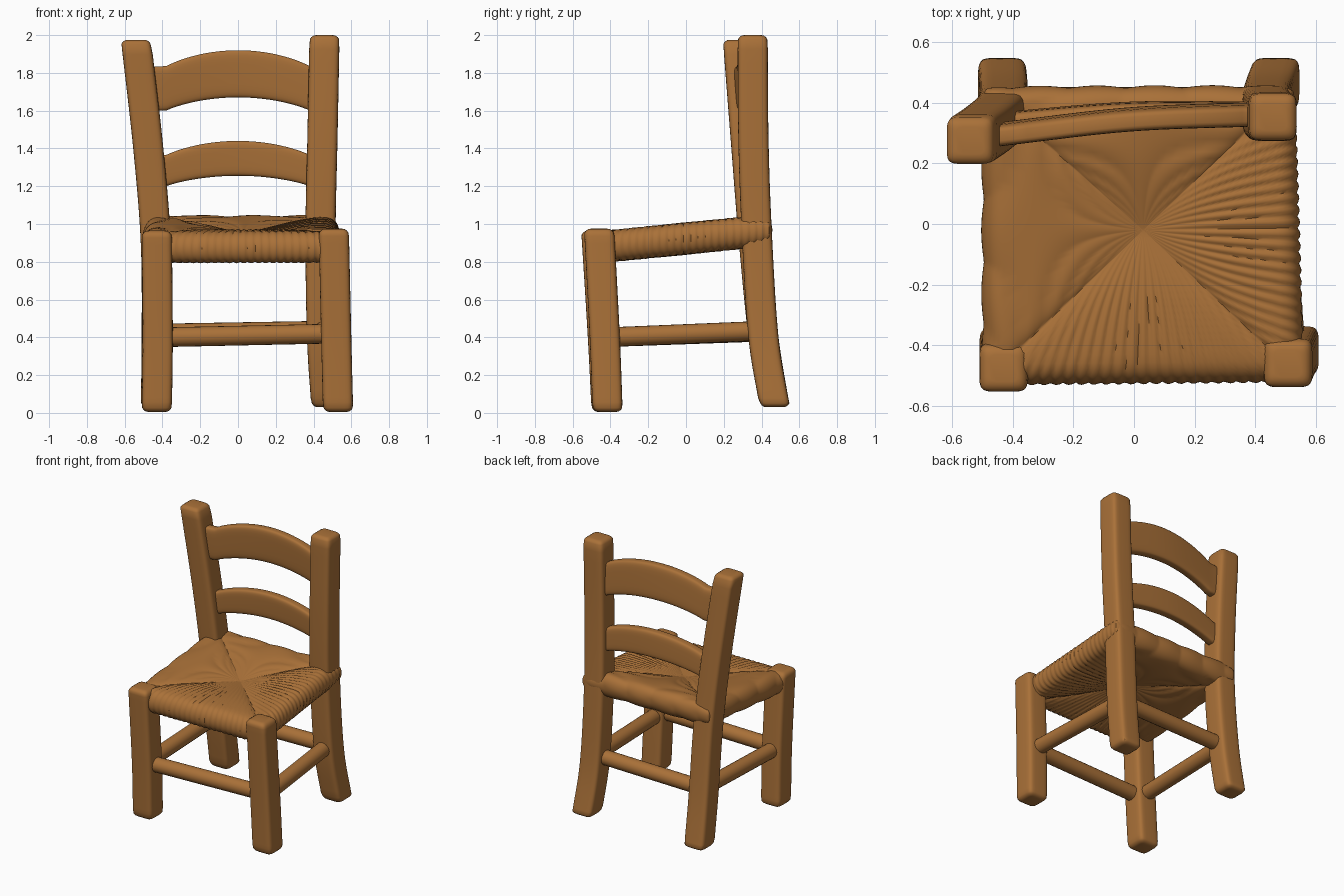
import bpy, bmesh, math
from mathutils import Vector

if "Cube" in bpy.data.objects:
    bpy.data.objects.remove(bpy.data.objects["Cube"])

wood = bpy.data.materials.new("warm brown wood")
wood.use_nodes = True
COLOR = (0.40, 0.165, 0.04, 1)
wood.diffuse_color = COLOR
wood.node_tree.nodes["Principled BSDF"].inputs["Base Color"].default_value = COLOR


def loft(name, rings):
    """Skin a list of equal-sized closed rings and cap both ends."""
    bm = bmesh.new()
    loops = [[bm.verts.new(p) for p in ring] for ring in rings]
    n = len(loops[0])
    for a, b in zip(loops, loops[1:]):
        for i in range(n):
            j = (i + 1) % n
            bm.faces.new((a[i], a[j], b[j], b[i]))
    bm.faces.new(loops[0][::-1])
    bm.faces.new(loops[-1])
    bmesh.ops.recalc_face_normals(bm, faces=bm.faces)
    mesh = bpy.data.meshes.new(name)
    bm.to_mesh(mesh)
    bm.free()
    mesh.materials.append(wood)
    obj = bpy.data.objects.new(name, mesh)
    bpy.context.collection.objects.link(obj)
    bpy.ops.object.select_all(action='DESELECT')
    obj.select_set(True)
    bpy.context.view_layer.objects.active = obj
    bpy.ops.object.shade_smooth_by_angle(angle=math.radians(50))
    return obj


def spow(v, e):
    return math.copysign(abs(v) ** e, v)


def squircle(u, e=0.36):
    """Point of a unit rounded square."""
    return spow(math.cos(u), e), spow(math.sin(u), e)


def spline(points, t):
    """Smooth curve through the points, t from 0 to 1."""
    p = [Vector(q) for q in points]
    p = [2 * p[0] - p[1]] + p + [2 * p[-1] - p[-2]]
    s = t * (len(points) - 1)
    i = min(int(s), len(points) - 2)
    f = s - i
    a, b, c, d = p[i:i + 4]
    return 0.5 * (2 * b + (c - a) * f + (2 * a - 5 * b + 4 * c - d) * f ** 2
                  + (3 * b - a - 3 * c + d) * f ** 3)


def post(name, path, half=0.08, sides=32, steps=30, soft=0.035):
    """Thick rounded square leg along a path, with softened ends."""
    centres = [spline(path, k / steps) for k in range(steps + 1)]
    ends = [(soft * (1 - math.cos(a)), soft * (1 - math.sin(a)))
            for a in (0, 0.4, 0.8, 1.2, math.pi / 2)]
    low, high = centres[0], centres[-1]
    stations = [(low + Vector((0, 0, dz)), half - cut) for dz, cut in
                [(soft * (1 - math.sin(a)), soft * (1 - math.cos(a)))
                 for a in (1.57, 1.2, 0.8, 0.4)]]
    stations += [(c, half) for c in centres
                 if low.z + soft <= c.z <= high.z - soft]
    stations += [(high - Vector((0, 0, soft * (1 - math.sin(a)))),
                  half - soft * (1 - math.cos(a))) for a in (0.4, 0.8, 1.2, 1.57)]
    rings = []
    for c, h in stations:
        ring = []
        for k in range(sides):
            x, y = squircle(2 * math.pi * (k + 0.5) / sides)
            ring.append((c.x + h * x, c.y + h * y, c.z))
        rings.append(ring)
    loft(name, rings)


# Legs and back posts
post("front_right_leg", [(-0.43, -0.42, 0.005), (-0.425, -0.44, 0.4),
                         (-0.43, -0.475, 0.965)])
post("front_left_leg", [(0.53, -0.415, 0.005), (0.52, -0.43, 0.4),
                        (0.507, -0.46, 0.975)])
post("back_right_post", [(-0.435, 0.47, 0.03), (-0.43, 0.41, 0.4), (-0.435, 0.36, 0.9),
                         (-0.475, 0.32, 1.4), (-0.54, 0.275, 1.975)])
post("back_left_post", [(0.468, 0.47, 0.03), (0.445, 0.41, 0.4), (0.437, 0.375, 0.95),
                        (0.447, 0.357, 1.45), (0.458, 0.353, 2.0)])


def rung(name, a, b, radius=0.052, sides=20):
    """Round stretcher between two legs."""
    a, b = Vector(a), Vector(b)
    axis = (b - a).normalized()
    side = axis.cross(Vector((0, 0, 1))).normalized()
    up = side.cross(axis)
    angles = [2 * math.pi * k / sides for k in range(sides)]
    loft(name, [[p + radius * (side * math.cos(u) + up * math.sin(u)) for u in angles]
                for p in (a, b)])


rung("front_rung", (-0.42, -0.44, 0.4), (0.52, -0.43, 0.42))
rung("back_rung", (-0.43, 0.4, 0.42), (0.445, 0.4, 0.435))
rung("right_rung", (-0.425, -0.44, 0.4), (-0.43, 0.41, 0.43))
rung("left_rung", (0.515, -0.43, 0.4), (0.445, 0.41, 0.435))


def slat(name, bottom, top, rise_low, rise_high, ys, lean, steps=36, sides=28):
    """Arched ladder-back slat, bowed backwards along its length."""
    x0, x1, thick = -0.45, 0.43, 0.036
    rings = []
    for k in range(steps + 1):
        t = k / steps
        x = x0 + (x1 - x0) * t
        arch = max(0, 1 - abs((x + 0.0) / 0.38) ** 2) ** 0.9
        low, high = bottom + rise_low * arch, top + rise_high * arch
        mid, half = (low + high) / 2, (high - low) / 2
        y = spline([(v, 0, 0) for v in ys], t).x
        ring = []
        for j in range(sides):
            dy, dz = squircle(2 * math.pi * (j + 0.5) / sides, 0.4)
            ring.append((x, y + thick * dy - lean * half * dz, mid + half * dz))
        rings.append(ring)
    loft(name, rings)


slat("lower_slat", 1.2, 1.365, 0.055, 0.075, (0.33, 0.365, 0.365), 0.05)
slat("upper_slat", 1.6, 1.835, 0.07, 0.085, (0.295, 0.345, 0.362), 0.06)


# Woven rush seat: four triangles of strands wrapped over a padded frame
CORNERS = [Vector(c) for c in ((-0.5, -0.53), (0.56, -0.52), (0.53, 0.455), (-0.5, 0.452))]
CENTRE = Vector((0.03, -0.02))
STRAND = 0.04
PER_SIDE = 100


def seat_ring(scale, lift, sign):
    """One ring of the seat; lift is the height above the sloping mid plane."""
    ring = []
    for s in range(4):
        a, b = CORNERS[s], CORNERS[(s + 1) % 4]
        for k in range(PER_SIDE):
            f = k / PER_SIDE
            p = CENTRE + (a.lerp(b, f) - CENTRE) * scale
            along = (p.x if s % 2 == 0 else p.y) * 0.6 + (f - 0.5) * 0.4
            groove = abs(math.sin(math.pi * along / STRAND)) - 0.6
            seam = math.exp(-min(f, 1 - f) * scale / 0.03)
            ripple = 0.009 * groove * min(1, scale * 2) - 0.016 * seam * min(1, scale * 3)
            edge = max(0, 1 - abs(lift) / 0.085)
            p = p + (p - CENTRE).normalized() * ripple * edge
            z = 0.87 + 0.1 * (p.y + 0.53) + lift + sign * ripple * (1 - edge)
            ring.append((p.x, p.y, z))
    return ring


def seat_profile():
    """Scale, lift and facing from the top centre round the rim to the bottom."""
    inner = [0.01 + 0.8 * k / 18 for k in range(19)]
    top = [(s, 0.028 + 0.055 * math.sin(s / 0.81 * math.pi / 2), 1) for s in inner]
    rim = [(0.81 + 0.19 * math.cos(a) ** 0.7, 0.083 * math.sin(a), 1 if a > 0 else -1)
           for a in [math.radians(d) for d in range(80, -81, -10)]]
    return top + rim + [(s, -z, -1) for s, z, _ in reversed(top)]


loft("woven_seat", [seat_ring(*row) for row in seat_profile()])
